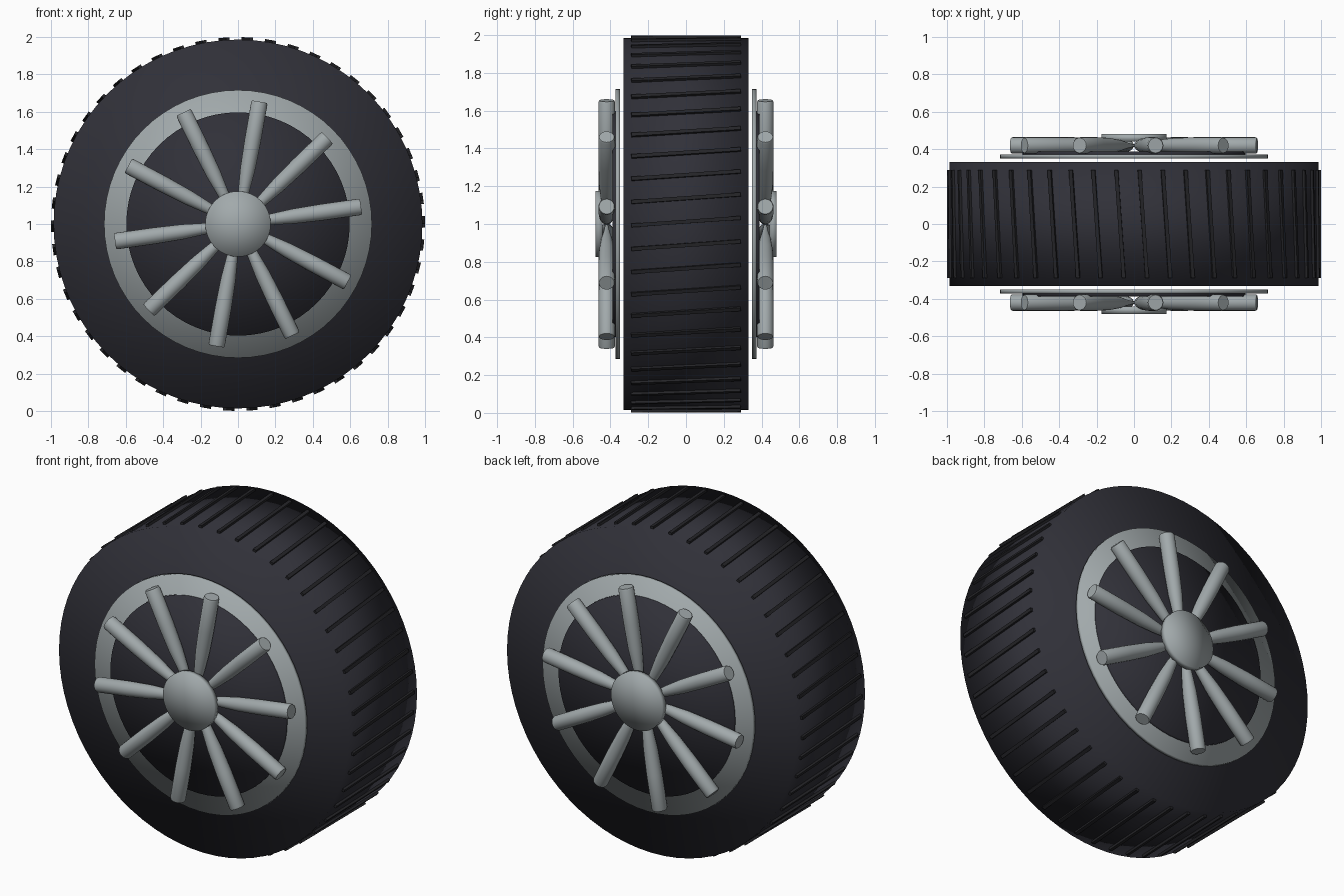
import bpy, bmesh, math
from mathutils import Matrix

if "Cube" in bpy.data.objects:
    bpy.data.objects.remove(bpy.data.objects["Cube"], do_unlink=True)


def material(name, color):
    mat = bpy.data.materials.new(name)
    mat.use_nodes = True
    mat.diffuse_color = (*color, 1)
    mat.node_tree.nodes["Principled BSDF"].inputs["Base Color"].default_value = (*color, 1)
    return mat


RUBBER = material("dark rubber", (0.03, 0.03, 0.04))
TREAD = material("black tread", (0.018, 0.018, 0.021))
METAL = material("grey metal", (0.36, 0.40, 0.41))
AXLE_Z = Matrix.Translation((0, 0, 1))


def finish(name, bm, mat, smooth=True):
    bmesh.ops.recalc_face_normals(bm, faces=bm.faces)
    mesh = bpy.data.meshes.new(name)
    bm.to_mesh(mesh)
    bm.free()
    mesh.materials.append(mat)
    for p in mesh.polygons:
        p.use_smooth = smooth
    obj = bpy.data.objects.new(name, mesh)
    bpy.context.collection.objects.link(obj)
    return obj


def lathe(bm, profile, segments, matrix):
    """Spin (radius, y) points round the y axis, closing both ends with fans."""
    rings = []
    for r, y in profile:
        rings.append([bm.verts.new(matrix @ Matrix.Rotation(math.tau * i / segments, 4, 'Y')
                                   @ Matrix.Translation((r, y, 0)).to_translation())
                      for i in range(segments)])
    for a, b in zip(rings, rings[1:]):
        for i in range(segments):
            j = (i + 1) % segments
            bm.faces.new((a[i], a[j], b[j], b[i]))
    for ring, (_, y) in ((rings[0], profile[0]), (rings[-1], profile[-1])):
        center = bm.verts.new(matrix @ Matrix.Translation((0, y, 0)).to_translation())
        for i in range(segments):
            bm.faces.new((ring[i], ring[(i + 1) % segments], center))


def disc(name, radius, y0, y1, mat, segments=64):
    bm = bmesh.new()
    lathe(bm, [(radius, y0), (radius, y1)], segments, AXLE_Z)
    return finish(name, bm, mat)


# Tyre body
disc("tyre", 0.986, -0.332, 0.332, RUBBER, 72)

# Slanted tread bars round the tyre
bm = bmesh.new()
COUNT = 50
for i in range(COUNT):
    place = (AXLE_Z @ Matrix.Rotation(math.tau * (i + 0.4) / COUNT, 4, 'Y')
             @ Matrix.Translation((0, 0, 0.984))
             @ Matrix.Rotation(math.radians(4), 4, 'Z')
             @ Matrix.Diagonal((0.02, 0.58, 0.03, 1)))
    bmesh.ops.create_cube(bm, size=1, matrix=place)
finish("tread_bars", bm, TREAD, smooth=False)

# Wheel faces, the same on both sides
SPOKE = [(0.006, 0), (0.017, 0.1), (0.03, 0.18), (0.04, 0.3),
         (0.044, 0.45), (0.044, 0.655), (0.04, 0.664)]
for side, s in (("front", -1), ("back", 1)):
    disc(side + "_rim", 0.716, s * 0.35, s * 0.372, METAL)
    disc(side + "_dark_plate", 0.597, s * 0.36, s * 0.388, RUBBER)
    disc(side + "_hub_cap", 0.175, s * 0.442, s * 0.48, METAL, 48)

    # Ten pinched spokes meeting at the middle
    bm = bmesh.new()
    for i in range(10):
        angle = math.radians(8 + 36 * i)
        place = (AXLE_Z @ Matrix.Translation((0, s * 0.42, 0))
                 @ Matrix.Rotation(-angle, 4, 'Y') @ Matrix.Rotation(-math.pi / 2, 4, 'Z'))
        lathe(bm, SPOKE, 20, place)
    finish(side + "_spokes", bm, METAL).select_set(True)

# Spoke ends keep a crisp edge
spokes = [o for o in bpy.data.objects if o.name.endswith("_spokes")]
bpy.context.view_layer.objects.active = spokes[0]
bpy.ops.object.shade_smooth_by_angle(angle=math.radians(50))
